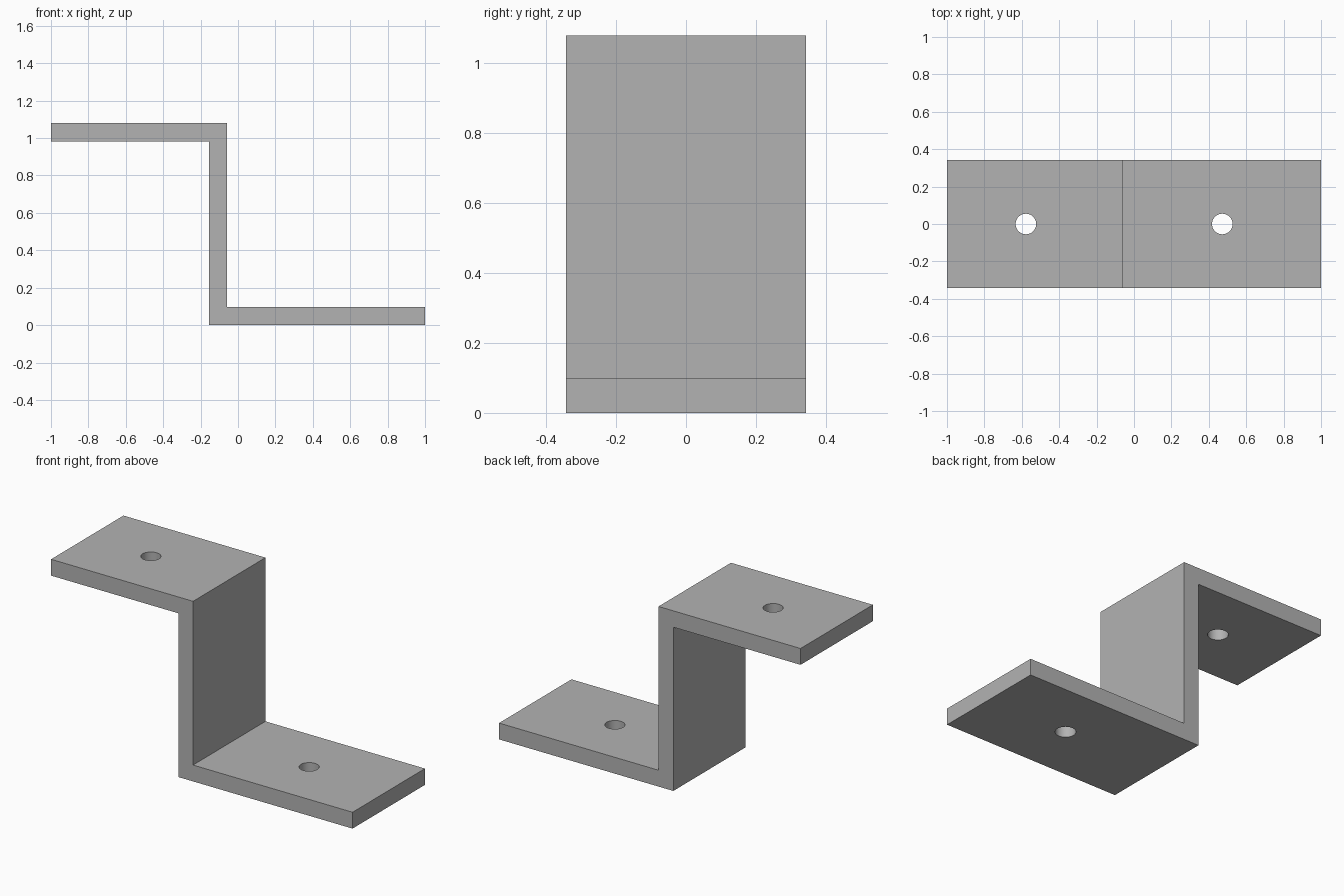
import bpy
import bmesh

cube = bpy.data.objects.get("Cube")
if cube:
    bpy.data.objects.remove(cube, do_unlink=True)

HALF_DEPTH = 0.343
HEIGHT = 1.08
THICK = 0.098
WALL_LEFT, WALL_RIGHT = -0.156, -0.058
HOLE_RADIUS = 0.055

# Plain grey metal
grey = bpy.data.materials.new("grey metal")
grey.use_nodes = True
colour = (0.45, 0.45, 0.45, 1)
grey.diffuse_color = colour
grey.node_tree.nodes["Principled BSDF"].inputs["Base Color"].default_value = colour

# Z-shaped profile extruded through the depth
profile = [
    (WALL_LEFT, 0), (1, 0), (1, THICK), (WALL_RIGHT, THICK),
    (WALL_RIGHT, HEIGHT), (-1, HEIGHT), (-1, HEIGHT - THICK),
    (WALL_LEFT, HEIGHT - THICK),
]
bm = bmesh.new()
face = bm.faces.new([bm.verts.new((x, -HALF_DEPTH, z)) for x, z in profile])
extruded = bmesh.ops.extrude_face_region(bm, geom=[face])["geom"]
bmesh.ops.translate(bm, vec=(0, 2 * HALF_DEPTH, 0),
                    verts=[v for v in extruded if isinstance(v, bmesh.types.BMVert)])
bmesh.ops.recalc_face_normals(bm, faces=bm.faces)
mesh = bpy.data.meshes.new("bracket")
bm.to_mesh(mesh)
bm.free()
bracket = bpy.data.objects.new("bracket", mesh)
bpy.context.collection.objects.link(bracket)
mesh.materials.append(grey)


# Round screw hole through a flange
def drill(name, x, z):
    bpy.ops.mesh.primitive_cylinder_add(vertices=48, radius=HOLE_RADIUS,
                                        depth=3 * THICK, location=(x, 0, z))
    cutter = bpy.context.object
    cutter.name = name
    cutter.data.materials.append(grey)
    cutter.hide_render = True
    cutter.hide_viewport = True
    cut = bracket.modifiers.new(name, 'BOOLEAN')
    cut.operation = 'DIFFERENCE'
    cut.solver = 'EXACT'
    cut.object = cutter


drill("upper_hole_cutter", -0.578, HEIGHT - THICK / 2)
drill("lower_hole_cutter", 0.472, THICK / 2)

# Bake the holes, then smooth only their walls
bpy.context.view_layer.update()
graph = bpy.context.evaluated_depsgraph_get()
bracket.data = bpy.data.meshes.new_from_object(bracket.evaluated_get(graph))
for cut in list(bracket.modifiers):
    bpy.data.objects.remove(cut.object, do_unlink=True)
    bracket.modifiers.remove(cut)
bpy.ops.object.select_all(action='DESELECT')
bracket.select_set(True)
bpy.context.view_layer.objects.active = bracket
bpy.ops.object.shade_smooth_by_angle(angle=0.5)
